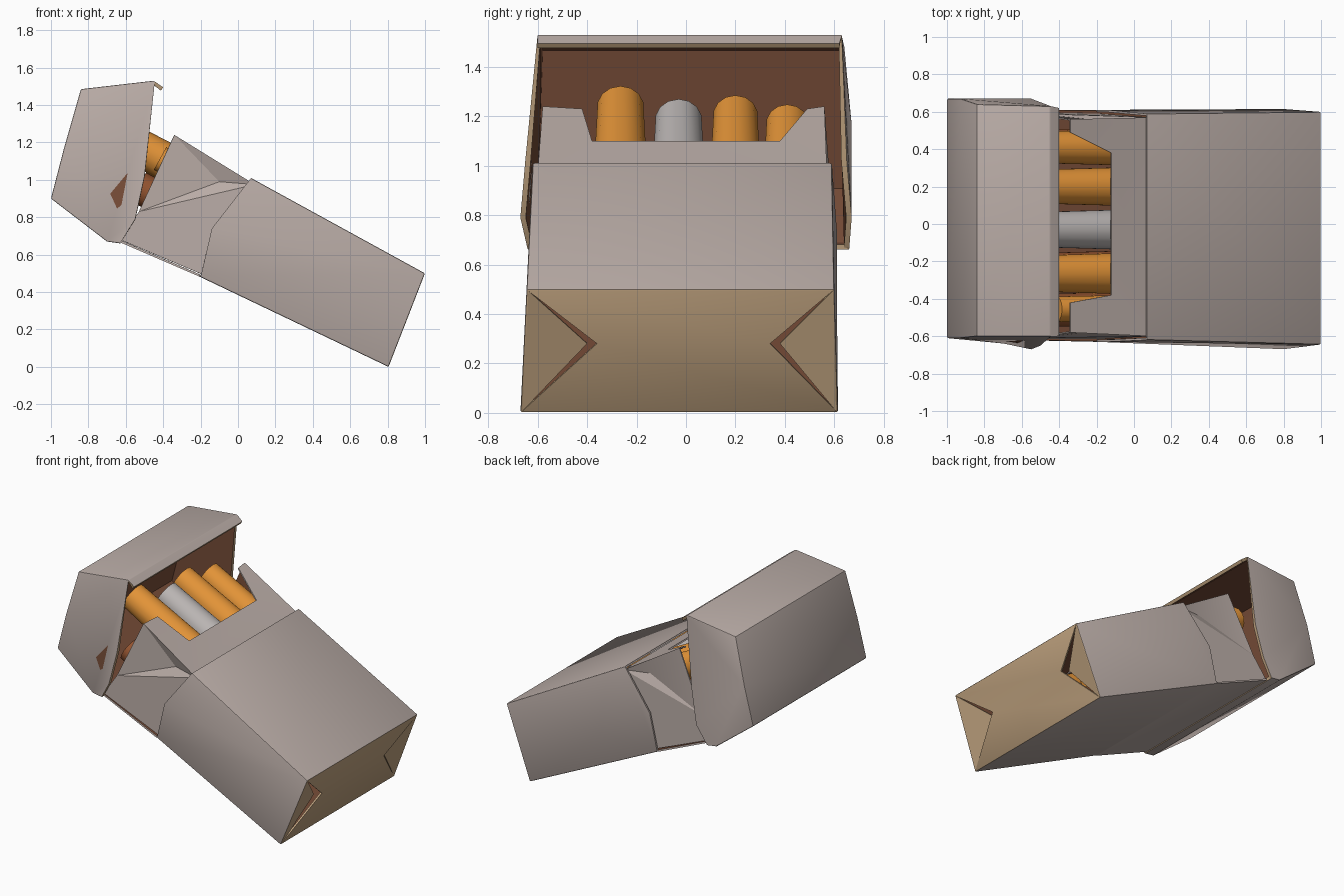
import bpy
import bmesh
from math import radians
from mathutils import Vector

cube = bpy.data.objects.get("Cube")
if cube:
    bpy.data.objects.remove(cube, do_unlink=True)


def material(name, colour):
    mat = bpy.data.materials.new(name)
    mat.use_nodes = True
    rgba = (*colour, 1)
    mat.diffuse_color = rgba
    shader = mat.node_tree.nodes["Principled BSDF"]
    shader.inputs["Base Color"].default_value = rgba
    shader.inputs["Roughness"].default_value = 0.8
    return mat


paper = material("taupe paper", (0.49, 0.415, 0.385))
tan = material("tan card", (0.52, 0.36, 0.21))
brown = material("brown inside", (0.19, 0.075, 0.04))
orange = material("orange filter", (0.78, 0.3, 0.04))
rust = material("shadowy rust filter", (0.3, 0.09, 0.03))
silver = material("silver grey", (0.5, 0.47, 0.46))


def smooth(obj, angle):
    bpy.ops.object.select_all(action='DESELECT')
    obj.select_set(True)
    bpy.context.view_layer.objects.active = obj
    bpy.ops.object.convert(target='MESH')
    bpy.ops.object.shade_smooth_by_angle(angle=radians(angle))


def shell(name, points, across, sides, thickness, bevel=0, tan_rule=None, rim=0):
    """Folded card: each point is (x, z, right y, left y).
    'across' faces join both sides; 'sides' faces are made once on each side."""
    bm = bmesh.new()
    verts = {}
    for key, (x, z, right, left) in points.items():
        verts[key, 0] = bm.verts.new((x, right, z))
        verts[key, 1] = bm.verts.new((x, left, z))
    for keys in across:
        bm.faces.new([verts[k, 0] for k in keys] + [verts[k, 1] for k in reversed(keys)])
    for keys in sides:
        for side in (0, 1):
            bm.faces.new([verts[k, side] for k in keys])
    bmesh.ops.recalc_face_normals(bm, faces=bm.faces)
    # Turn the whole card outwards
    middle = sum((v.co for v in bm.verts), Vector()) / len(bm.verts)
    facing = sum(f.normal.dot(f.calc_center_median() - middle) * f.calc_area() for f in bm.faces)
    if facing < 0:
        bmesh.ops.reverse_faces(bm, faces=bm.faces)
    for face in bm.faces:
        if tan_rule and tan_rule(face):
            face.material_index = 2
    mesh = bpy.data.meshes.new(name)
    bm.to_mesh(mesh)
    bm.free()
    obj = bpy.data.objects.new(name, mesh)
    bpy.context.collection.objects.link(obj)
    # Inside of the card is brown, the tan end included
    for mat in (paper, brown, tan, brown):
        mesh.materials.append(mat)
    if bevel:
        mod = obj.modifiers.new("soft folds", 'BEVEL')
        mod.width = bevel
        mod.segments = 2
        mod.limit_method = 'ANGLE'
        mod.angle_limit = radians(40)
    mod = obj.modifiers.new("card thickness", 'SOLIDIFY')
    mod.thickness = thickness
    mod.offset = -1
    mod.material_offset = 1
    mod.material_offset_rim = rim
    smooth(obj, 25)


# Outer sleeve with folded bottom end
sleeve = {
    "foot": (0.805, 0.0, -0.67, 0.615),
    "toe": (1.0, 0.5, -0.645, 0.6),
    "lip": (0.07, 1.01, -0.62, 0.59),
    "notch": (-0.14, 0.74, -0.63, 0.61),
    "heel": (-0.2, 0.48, -0.63, 0.61),
    "hinge": (-0.64, 0.67, -0.62, 0.61),
    "flap": (0.914, 0.28, -0.36, 0.34),
    "tuck": (0.88, 0.28, -0.4, 0.38),
}
shell("sleeve", sleeve,
      across=[("toe", "lip"), ("foot", "heel"), ("heel", "hinge"), ("foot", "flap", "toe")],
      sides=[("foot", "toe", "lip", "notch", "heel"), ("foot", "toe", "tuck")],
      thickness=0.012, bevel=0.008,
      tan_rule=lambda f: f.calc_center_median().x > 0.82 and abs(f.normal.x) > 0.3)

# Inner liner with raised wings and dented sides
liner = {
    "low": (0.09, 0.975, -0.6, 0.57),
    "edge": (-0.12, 1.1, -0.38, 0.38),
    "wing": (-0.34, 1.23, -0.42, 0.49),
    "tip": (-0.34, 1.24, -0.58, 0.56),
    "corner": (-0.53, 0.83, -0.61, 0.59),
    "hinge": (-0.63, 0.68, -0.615, 0.6),
    "heel": (-0.18, 0.49, -0.615, 0.59),
    "dent": (-0.1, 0.99, -0.56, 0.545),
}
shell("liner", liner,
      across=[("low", "edge")],
      sides=[("low", "edge", "wing", "tip"), ("low", "corner", "hinge", "heel"),
             ("low", "corner", "dent"), ("corner", "tip", "dent"), ("tip", "low", "dent")],
      thickness=0.01)

# Flip lid, open towards the sleeve, with tan cut edges
lid = {
    "hinge": (-0.63, 0.66, -0.64, 0.66),
    "spine": (-0.7, 0.67, -0.64, 0.66),
    "back": (-1.0, 0.9, -0.61, 0.67),
    "crown": (-0.93, 1.17, -0.61, 0.67),
    "brow": (-0.84, 1.485, -0.6, 0.64),
    "front": (-0.45, 1.53, -0.6, 0.63),
    "lip": (-0.4, 1.495, -0.6, 0.62),
    "cheek": (-0.5, 1.02, -0.65, 0.65),
    "jaw": (-0.55, 0.79, -0.67, 0.67),
}
ring = list(lid)
shell("lid", lid, across=list(zip(ring[:6], ring[1:7])),
      sides=[[key for key in ring if key != "lip"]],
      thickness=0.022, bevel=0.006, rim=2)

# Two rows of sticks lying along the pack
along = Vector((-0.88, 0, 0.48)).normalized()


def stick(name, start, y, reach, mat, radius=0.1, length=0.9):
    centre = Vector((start[0], y, start[1])) + along * (reach - length / 2)
    bpy.ops.mesh.primitive_cone_add(vertices=14, radius1=radius * 1.08, radius2=radius * 0.86,
                                    depth=length, location=centre)
    obj = bpy.context.object
    obj.name = name
    obj.rotation_euler = along.to_track_quat('Z', 'Y').to_euler()
    obj.data.materials.append(mat)
    smooth(obj, 40)


front_row = [(-0.455, 0.27, orange, 0.08), (-0.265, 0.53, orange, 0.11), (-0.03, 0.42, silver, 0.11),
             (0.2, 0.46, orange, 0.105), (0.41, 0.39, orange, 0.1)]
for i, (y, reach, mat, radius) in enumerate(front_row):
    stick(f"front_stick_{i + 1}", (-0.18, 0.985), y, reach, mat, radius)
for i in range(5):
    stick(f"rear_stick_{i + 1}", (-0.27, 0.82), -0.46 + i * 0.22, 0.3, rust)
